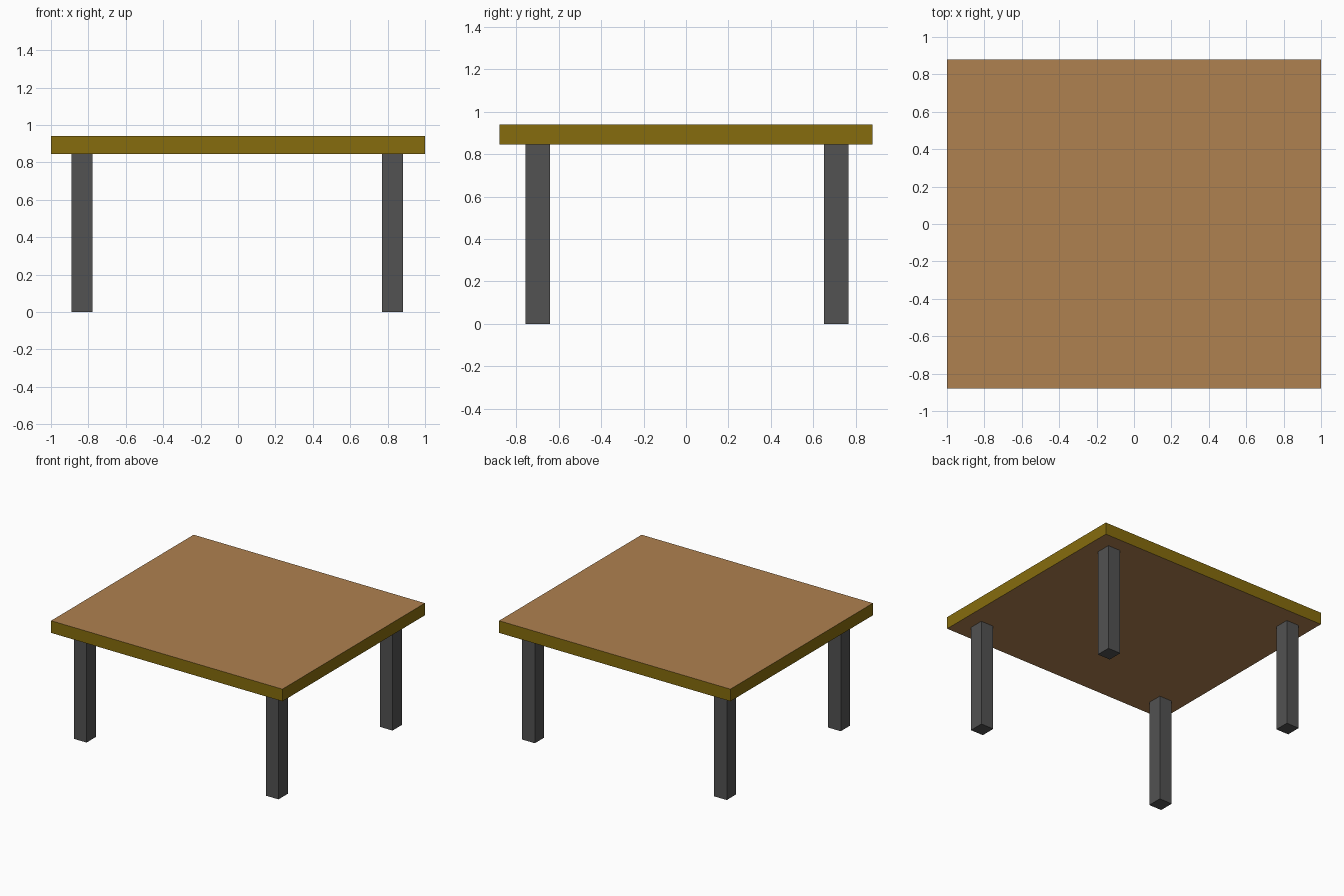
import bpy
import bmesh
from mathutils import Matrix, Vector

if "Cube" in bpy.data.objects:
    bpy.data.objects.remove(bpy.data.objects["Cube"])


def material(name, rgb):
    m = bpy.data.materials.new(name)
    m.diffuse_color = (*rgb, 1.0)
    m.use_nodes = True
    m.node_tree.nodes["Principled BSDF"].inputs["Base Color"].default_value = m.diffuse_color
    return m


def box(name, lo, hi, *mats):
    lo, hi = Vector(lo), Vector(hi)
    bm = bmesh.new()
    bmesh.ops.create_cube(bm, size=1.0, matrix=Matrix.Diagonal((*(hi - lo), 1.0)))
    bm.normal_update()
    # a second material, if given, goes on the vertical sides
    if len(mats) > 1:
        for f in bm.faces:
            f.material_index = 1 if abs(f.normal.z) < 0.5 else 0
    mesh = bpy.data.meshes.new(name)
    bm.to_mesh(mesh)
    bm.free()
    for m in mats:
        mesh.materials.append(m)
    ob = bpy.data.objects.new(name, mesh)
    ob.location = (lo + hi) / 2
    bpy.context.collection.objects.link(ob)
    return ob


wood = material("wood", (0.43, 0.22, 0.08))
edge = material("edge_band", (0.24, 0.15, 0.004))
dark = material("dark_leg", (0.085, 0.085, 0.085))

UNDERSIDE = 0.845

# Tabletop slab with a contrasting edge band
box("tabletop", (-1, -0.88, UNDERSIDE), (1, 0.88, 0.94), wood, edge)

# Four square legs, set very slightly off centre
for y_name, y in (("front", -0.70), ("back", 0.708)):
    for x_name, x in (("left", -0.834), ("right", 0.826)):
        box(f"{y_name}_{x_name}_leg",
            (x - 0.055, y - 0.058, 0), (x + 0.055, y + 0.058, UNDERSIDE), dark)
